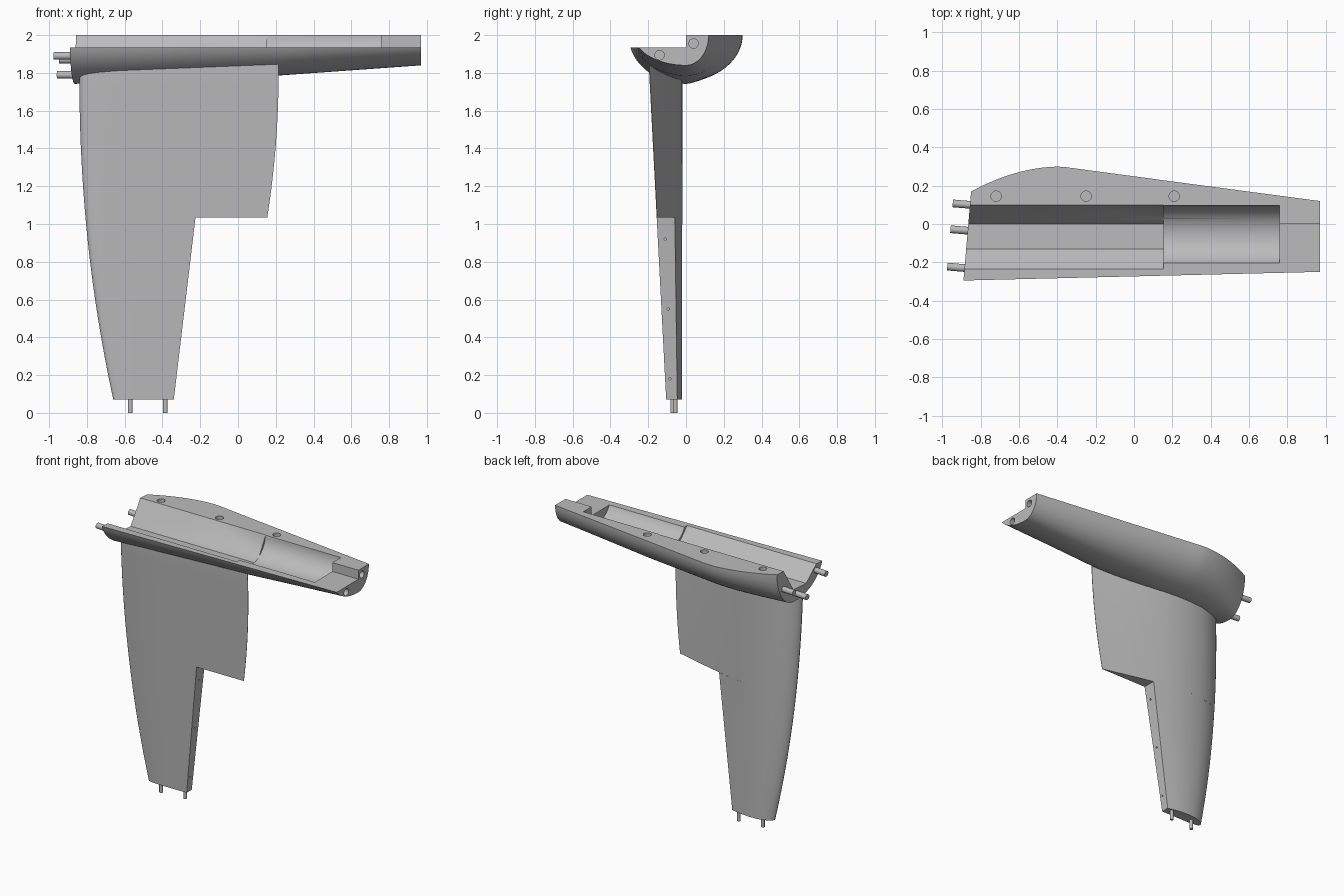
import bpy, bmesh, math
from mathutils import Vector

cube = bpy.data.objects.get("Cube")
if cube:
    bpy.data.objects.remove(cube, do_unlink=True)

grey = bpy.data.materials.new("plain_grey")
grey.use_nodes = True
grey.diffuse_color = (0.5, 0.5, 0.5, 1)
grey.node_tree.nodes["Principled BSDF"].inputs["Base Color"].default_value = (0.5, 0.5, 0.5, 1)


def loft(name, sections):
    """Skin a list of closed sections and cap both ends."""
    bm = bmesh.new()
    rings = [[bm.verts.new(p) for p in sec] for sec in sections]
    n = len(rings[0])
    for a, b in zip(rings, rings[1:]):
        for i in range(n):
            j = (i + 1) % n
            bm.faces.new((a[i], a[j], b[j], b[i]))
    bm.faces.new(rings[0])
    bm.faces.new(rings[-1])
    bmesh.ops.recalc_face_normals(bm, faces=bm.faces)
    mesh = bpy.data.meshes.new(name)
    bm.to_mesh(mesh)
    bm.free()
    obj = bpy.data.objects.new(name, mesh)
    bpy.context.collection.objects.link(obj)
    mesh.materials.append(grey)
    return obj


def prism(name, profile, x0, x1):
    """Extrude a (y, z) profile along x."""
    return loft(name, [[(x, y, z) for y, z in profile] for x in (x0, x1)])


def rod(name, start, end, radius, sides=24):
    start, end = Vector(start), Vector(end)
    turn = (end - start).to_track_quat('Z', 'Y')
    ring = [turn @ Vector((radius * math.cos(2 * math.pi * i / sides),
                           radius * math.sin(2 * math.pi * i / sides), 0)) for i in range(sides)]
    return loft(name, [[p + c for p in ring] for c in (start, end)])


def cut(obj, cutters):
    for c in cutters:
        mod = obj.modifiers.new("cut", 'BOOLEAN')
        mod.operation = 'DIFFERENCE'
        mod.solver = 'EXACT'
        mod.object = c
    bpy.context.view_layer.update()
    deps = bpy.context.evaluated_depsgraph_get()
    mesh = bpy.data.meshes.new_from_object(obj.evaluated_get(deps))
    obj.modifiers.clear()
    obj.data = mesh


def lerp(a, b, t):
    return a + (b - a) * t


# Fuselage half shell: elliptical belly with a stepped joint on top
TOP, LEDGE, NOSE, TAIL = 2.0, 1.935, -0.865, 0.97


def slant(u):
    return 0.086 * (TAIL - u) / (TAIL - NOSE)


def fuselage_section(u):
    if u < 0.2:
        depth = lerp(0.258, 0.215, (u - NOSE) / (0.2 - NOSE))
    else:
        depth = lerp(0.215, 0.16, (u - 0.2) / (TAIL - 0.2))
    if u < -0.4:
        back = 0.3 - 0.13 * ((-0.4 - u) / 0.465) ** 2
    else:
        back = lerp(0.3, 0.12, (u + 0.4) / (TAIL + 0.4))
    rim = math.asin((TOP - LEDGE) / depth)
    front = lerp(0.295, 0.25, (u - NOSE) / (TAIL - NOSE)) / math.cos(rim)
    pts = []
    for i in range(17):
        a = i / 16 * math.pi / 2
        pts.append((back * math.cos(a), TOP - depth * math.sin(a)))
    for i in range(1, 17):
        a = lerp(math.pi / 2, rim, i / 16)
        pts.append((-front * math.cos(a), TOP - depth * math.sin(a)))
    pts[32] = (pts[32][0], LEDGE)
    pts += [(0, LEDGE), (0, TOP)]
    return [(u + slant(u) * y, y, z) for y, z in pts]


stations = [lerp(NOSE, -0.3, i / 14) for i in range(15)] + [0.2, 0.6, TAIL]
fuselage = loft("fuselage_shell", [fuselage_section(u) for u in stations])

# Cutters for the long bay, the round trough and the peg holes
bay = prism("bay_cutter", [(0.1, 2.1), (0.1, TOP), (0, 1.83), (-0.13, 1.83),
                           (-0.235, LEDGE), (-0.235, 2.1)], -1.1, 0.155)
arc = [(-0.062 + 0.158 * math.cos(math.pi * i / 32),
        TOP - 0.15 * math.sin(math.pi * i / 32)) for i in range(33)]
trough = prism("trough_cutter", [(0.096, 2.1)] + arc + [(-0.22, 2.1)], 0.153, 0.76)
holes = [rod("hole_cutter", (x, 0.145, 1.94), (x, 0.145, 2.1), 0.027)
         for x in (-0.72, -0.25, 0.21)]
holes += [rod("hole_cutter", (0.91, y, z), (1.1, y, z), 0.025)
          for y, z in ((-0.14, 1.894), (0.04, 1.955))]
cut(fuselage, [bay, trough] + holes)

# Wing: flat-fronted aerofoil, full chord inboard, cut at the hinge outboard
UPPER = [(0, .3), (.006, .41), (.0125, .47), (.025, .56), (.05, .675), (.1, .82), (.15, .91),
         (.2, .97), (.3, 1), (.4, .96), (.5, .86), (.6, .71)]
REAR = [(.7, .55), (.8, .375), (.9, .19), (1, .015)]
LOWER = [(.3, 0), (.2, 0), (.1, .036), (.05, .08), (.025, .126), (.0125, .165), (.004, .23)]
TIP, STEP, ROOT, HINGE = 0.07, 1.035, 1.8, 0.6


def wing_section(z, full):
    s = min((z - TIP) / (ROOT - TIP), 1)
    lead = -0.66 - 0.18 * (1 - (1 - s) ** 2.1)
    if full:
        t = min((z - STEP) / (ROOT - STEP), 1)
        chord = 0.155 + 0.06 * (1 - (1 - t) ** 2) - lead
        shape = UPPER + REAR + [(1, 0), (HINGE, 0)] + LOWER
    else:
        chord = (lerp(-0.34, -0.225, (z - TIP) / (STEP - TIP)) - lead) / HINGE
        shape = UPPER + [(HINGE, 0)] + LOWER
    front = lerp(-0.105, -0.195, s)
    thick = lerp(-0.022, -0.018, s) - front
    return [(lead + chord * c, front + thick * h, z) for c, h in shape]


inner_z = [lerp(STEP, ROOT, i / 10) for i in range(11)] + [1.9]
inner_wing = loft("inner_wing", [wing_section(z, True) for z in inner_z])
cut(inner_wing, [bay, trough])
outer_wing = loft("outer_wing", [wing_section(lerp(TIP, STEP, i / 14), False) for i in range(15)])
pinholes = [rod("hole_cutter", (x - 0.03, y, z), (x + 0.05, y, z), 0.006, 12)
            for x, y, z in ((-0.239, -0.11, 0.92), (-0.283, -0.095, 0.55), (-0.327, -0.085, 0.18))]
cut(outer_wing, pinholes)

# Locating pins on the nose face and the wing tip
parts = [fuselage, inner_wing, outer_wing]
for i, (y, z) in enumerate(((0.1, 1.87), (-0.035, 1.79), (-0.23, 1.89))):
    x = NOSE + 0.086 * y
    parts.append(rod(f"nose_pin_{i + 1}", (x + 0.04, y - 0.0034, z), (x - 0.09, y + 0.0077, z), 0.02))
for i, (x, y) in enumerate(((-0.57, -0.07), (-0.385, -0.057))):
    parts.append(rod(f"tip_pin_{i + 1}", (x, y, 0), (x, y, 0.1), 0.0125))

# Remove the cutters and shade the curved faces smooth
for c in [bay, trough] + holes + pinholes:
    bpy.data.objects.remove(c, do_unlink=True)
bpy.ops.object.select_all(action='DESELECT')
for p in parts:
    p.select_set(True)
bpy.context.view_layer.objects.active = fuselage
bpy.ops.object.shade_smooth_by_angle(angle=math.radians(30))
